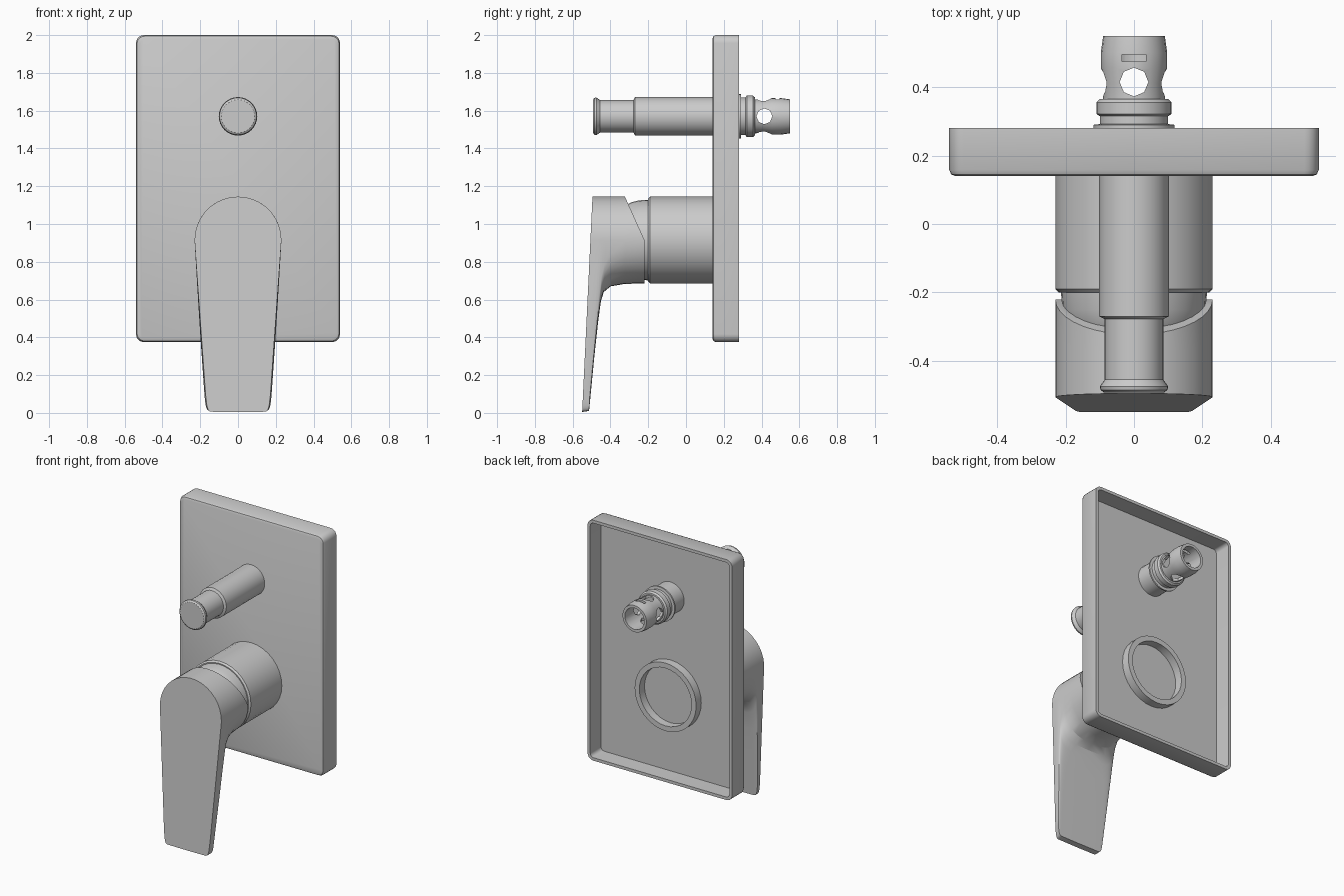
import bpy, bmesh, math

old = bpy.data.objects.get("Cube")
if old:
    bpy.data.objects.remove(old, do_unlink=True)

metal = bpy.data.materials.new("satin_grey")
metal.use_nodes = True
grey = (0.6, 0.6, 0.6, 1)
metal.diffuse_color = grey
metal.node_tree.nodes["Principled BSDF"].inputs["Base Color"].default_value = grey


def loft(name, rings, split_cap=False):
    """Skin a list of equal point rings and close both ends."""
    bm = bmesh.new()
    loops = [[bm.verts.new(p) for p in ring] for ring in rings]
    n = len(loops[0])
    for a, b in zip(loops, loops[1:]):
        for i in range(n):
            j = (i + 1) % n
            bm.faces.new((a[i], a[j], b[j], b[i]))
    bm.faces.new(loops[0])
    end = loops[-1]
    if split_cap:
        bm.faces.new(end[:n // 2 + 1])
        bm.faces.new(end[n // 2:] + end[:1])
    else:
        bm.faces.new(end)
    bmesh.ops.recalc_face_normals(bm, faces=bm.faces)
    mesh = bpy.data.meshes.new(name)
    bm.to_mesh(mesh)
    bm.free()
    mesh.materials.append(metal)
    obj = bpy.data.objects.new(name, mesh)
    bpy.context.collection.objects.link(obj)
    return obj


def circle(y, r, zc, n=32):
    return [(r * math.cos(k * math.tau / n), y, zc + r * math.sin(k * math.tau / n))
            for k in range(n)]


def lathe(name, profile, zc, n=32):
    return loft(name, [circle(y, r, zc, n) for y, r in profile])


def rounded_rect(y, inset, radius, steps=5):
    hw, hh, zc = 0.54 - inset, 0.8125 - inset, 1.1875
    pts = []
    for q, (sx, sz) in enumerate(((1, 1), (-1, 1), (-1, -1), (1, -1))):
        for s in range(steps + 1):
            a = (q + s / steps) * math.pi / 2
            pts.append((sx * (hw - radius) + radius * math.cos(a), y,
                        zc + sz * (hh - radius) + radius * math.sin(a)))
    return pts


def smooth(obj, angle=30):
    bpy.ops.object.select_all(action='DESELECT')
    obj.select_set(True)
    bpy.context.view_layer.objects.active = obj
    bpy.ops.object.shade_smooth_by_angle(angle=math.radians(angle))


def cut(obj, cutter):
    cutter.hide_render = True
    mod = obj.modifiers.new("cut", 'BOOLEAN')
    mod.operation = 'DIFFERENCE'
    mod.solver = 'EXACT'
    mod.object = cutter
    bpy.context.view_layer.objects.active = obj
    bpy.ops.object.modifier_apply(modifier=mod.name)
    bpy.data.objects.remove(cutter, do_unlink=True)


# Wall plate: shallow tray open at the back
plate = loft("wall_plate", [
    rounded_rect(0.14, 0.018, 0.03), rounded_rect(0.145, 0.006, 0.038),
    rounded_rect(0.158, 0, 0.042), rounded_rect(0.28, 0, 0.042),
    rounded_rect(0.28, 0.02, 0.025), rounded_rect(0.165, 0.02, 0.025)])

# Valve sleeve: hollow cylinder passing through the plate
HUB = 0.915
R = 0.23
sleeve = lathe("valve_sleeve", [(-0.2, 0.22), (-0.19, R), (0.22, R),
                                (0.22, 0.195), (-0.17, 0.195)], HUB)

# Domed neck between sleeve and handle
neck = lathe("handle_neck", [(-0.36, 0.14), (-0.33, 0.178), (-0.29, 0.2),
                             (-0.25, 0.21), (-0.19, 0.214)], HUB)


# Lever handle: round hub at the back blending into a long tapered paddle
def handle_ring(t, bottom, power, n=36):
    pts = []
    for k in range(n):
        a = k * math.tau / n
        c, s = math.cos(a), math.sin(a)
        if k <= n // 2:
            x, z = R * c, HUB + R * s
        else:
            z = HUB - (HUB - bottom) * abs(s) ** power
            width = R - 0.065 * (HUB - z) / HUB * (1 - t)
            x = 0 if abs(c) < 1e-6 else math.copysign(width * abs(c) ** power, c)
        front = -0.506 + 0.048 * (z - HUB)
        back = -0.22 - 0.45 * max(0, z - HUB)
        pts.append((x, front + (back - front) * t, z))
    return pts


handle = loft("lever_handle", [handle_ring(*v) for v in (
    (0, 0.005, 0.08), (0.11, 0.01, 0.08), (0.16, 0.3, 0.12), (0.2, 0.48, 0.2),
    (0.235, 0.59, 0.32), (0.28, 0.64, 0.45), (0.4, 0.67, 0.7),
    (0.65, 0.683, 0.9), (1, 0.685, 1))], split_cap=True)

# Diverter: pull knob, stem and outer barrel
AXIS = 1.57
diverter = lathe("diverter_knob", [
    (-0.492, 0.088), (-0.485, 0.098), (-0.475, 0.1), (-0.455, 0.086),
    (-0.278, 0.086), (-0.27, 0.102), (0.28, 0.102)], AXIS)

# Diverter valve behind the plate: collars and a hollow drilled cage
collar = lathe("valve_collar", [
    (0.27, 0.1), (0.28, 0.118), (0.29, 0.118), (0.292, 0.1), (0.315, 0.1),
    (0.322, 0.11), (0.355, 0.11), (0.365, 0.1), (0.366, 0.09)], AXIS)
cage = lathe("valve_cage", [(0.36, 0.09), (0.41, 0.09), (0.455, 0.097), (0.5, 0.097),
                            (0.55, 0.09), (0.55, 0.072), (0.37, 0.072)], AXIS, 24)
for rotation in ((0, 0, 0), (0, math.pi / 2, 0)):
    bpy.ops.mesh.primitive_cylinder_add(vertices=8, radius=0.042, depth=0.3,
                                        location=(0, 0.415, AXIS), rotation=rotation)
    cut(cage, bpy.context.object)
bpy.ops.mesh.primitive_cube_add(size=1, location=(0, 0.485, AXIS + 0.1))
slot = bpy.context.object
slot.scale = (0.07, 0.02, 0.1)
cut(cage, slot)

for part in (plate, sleeve, neck, handle, diverter, collar, cage):
    smooth(part)
